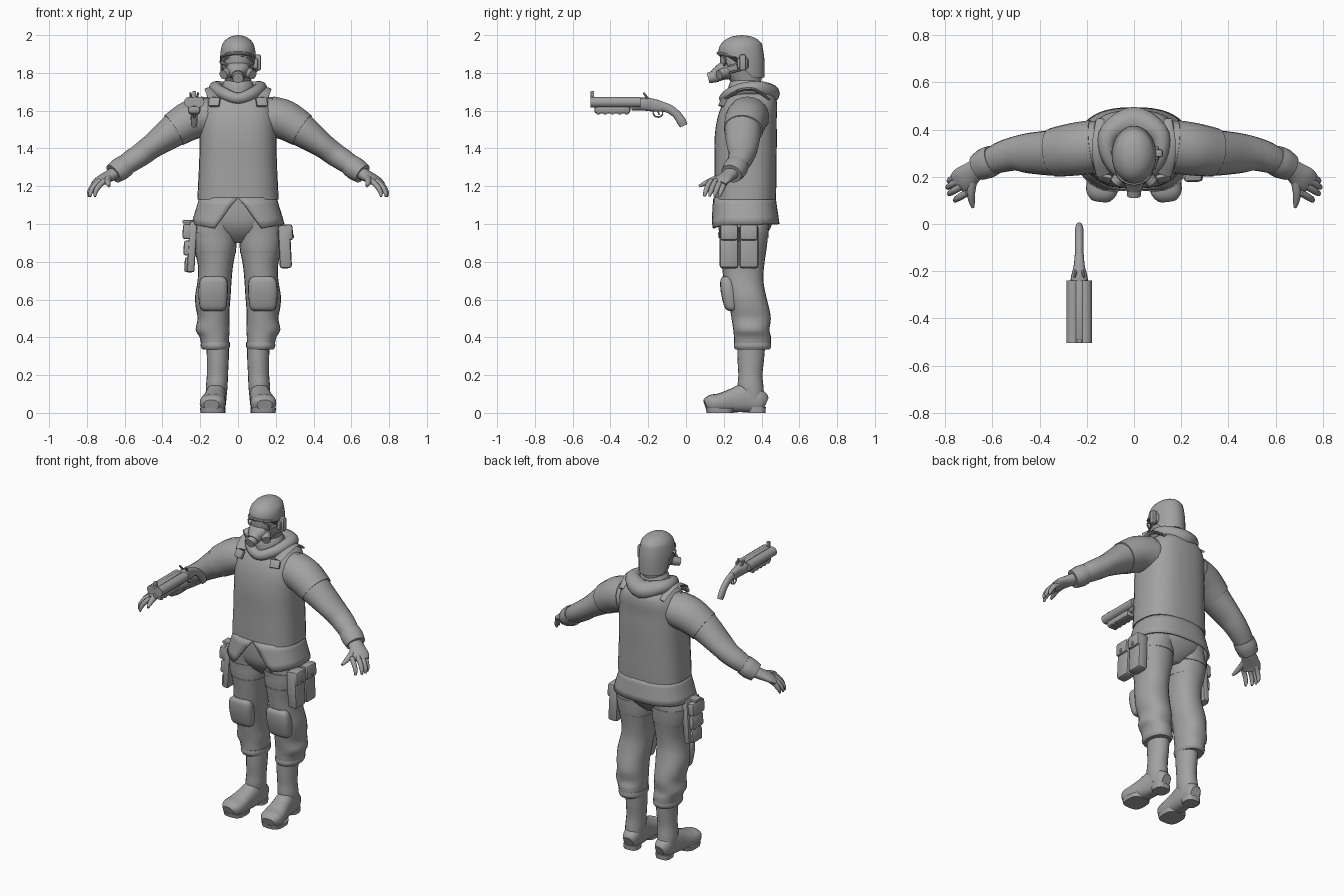
import bpy, bmesh, math
from mathutils import Vector, Matrix

grey = bpy.data.materials.new("grey")
grey.diffuse_color = (0.36, 0.36, 0.36, 1)


def finish(bm, name):
    bmesh.ops.recalc_face_normals(bm, faces=bm.faces[:])
    me = bpy.data.meshes.new(name)
    bm.to_mesh(me)
    bm.free()
    ob = bpy.data.objects.new(name, me)
    bpy.context.collection.objects.link(ob)
    me.materials.append(grey)
    bpy.ops.object.select_all(action='DESELECT')
    ob.select_set(True)
    bpy.context.view_layer.objects.active = ob
    bpy.ops.object.shade_smooth_by_angle(angle=math.radians(40))
    return ob


def spline(pts, steps, closed=False):
    """Catmull-Rom through tuples of any length."""
    n, out = len(pts), []
    get = (lambda i: pts[i % n]) if closed else (lambda i: pts[max(0, min(n - 1, i))])
    for i in range(n if closed else n - 1):
        for k in range(steps):
            t = k / steps
            out.append(tuple(0.5 * (2 * b + (c - a) * t + (2 * a - 5 * b + 4 * c - d) * t * t
                                    + (3 * b - a - 3 * c + d) * t ** 3)
                             for a, b, c, d in zip(get(i - 1), get(i), get(i + 1), get(i + 2))))
    return out if closed else out + [pts[-1]]


def sweep(name, pts, n=20, power=2.0, flat=False, closed=False, steps=4, side=1, warp=None):
    """Skin sections (x, y, z, half width, half height); flat keeps them level."""
    P = spline([(side * p[0],) + tuple(p[1:]) for p in pts], steps, closed)
    bm, rings = bmesh.new(), []
    for i, p in enumerate(P):
        c = Vector(p[:3])
        if flat:
            a, b = Vector((1, 0, 0)), Vector((0, 1, 0))
        else:
            lo, hi = (i - 1, (i + 1) % len(P)) if closed else (max(i - 1, 0), min(i + 1, len(P) - 1))
            t = (Vector(P[hi][:3]) - Vector(P[lo][:3])).normalized()
            a = t.cross(Vector((0, 0, 1))).normalized()
            b = a.cross(t)
        ring = []
        for k in range(n):
            th = 2 * math.pi * k / n
            ca, sa = math.cos(th), math.sin(th)
            u = math.copysign(abs(ca) ** (2 / power), ca) * max(p[3], 0.002)
            v = math.copysign(abs(sa) ** (2 / power), sa) * max(p[4], 0.002)
            co = c + a * u + b * v
            ring.append(bm.verts.new(warp(co) if warp else co))
        rings.append(ring)
    m = len(rings)
    for i in range(m if closed else m - 1):
        r, q = rings[i], rings[(i + 1) % m]
        for k in range(n):
            bm.faces.new((r[k], r[(k + 1) % n], q[(k + 1) % n], q[k]))
    if not closed:
        bm.faces.new(rings[0])
        bm.faces.new(rings[-1])
    return finish(bm, name)


def loft(name, rows, cx=0, **kw):
    """Level sections from rows (z, x, y, half width, half depth)."""
    return sweep(name, [(r[1], r[2], r[0], r[3], r[4]) for r in rows], flat=True, **kw)


def box(name, c, size, bevel=0.01, rot=(0, 0, 0)):
    bm = bmesh.new()
    bmesh.ops.create_cube(bm, size=1, matrix=Matrix.Diagonal((*size, 1)))
    bmesh.ops.bevel(bm, geom=bm.edges[:], offset=bevel, segments=2, affect='EDGES', profile=0.5)
    ob = finish(bm, name)
    ob.location, ob.rotation_euler = c, rot
    return ob


def rod(name, p, q, r, r2=None, n=16):
    p, q = Vector(p), Vector(q)
    bm = bmesh.new()
    bmesh.ops.create_cone(bm, cap_ends=True, segments=n, radius1=r, radius2=r if r2 is None else r2,
                          depth=(q - p).length)
    M = Matrix.Translation((p + q) / 2) @ (q - p).to_track_quat('Z', 'Y').to_matrix().to_4x4()
    bm.transform(M)
    return finish(bm, name)


# Torso, neck and pelvis
loft("vest", [(1.13, 0, .313, .215, .163), (1.2, 0, .314, .212, .164), (1.32, 0, .315, .206, .164),
              (1.45, 0, .316, .203, .165), (1.55, 0, .322, .200, .158), (1.62, 0, .335, .188, .148),
              (1.67, 0, .345, .160, .128), (1.71, 0, .345, .11, .09), (1.74, 0, .335, .07, .07)],
     n=32, power=2.6)
loft("pelvis", [(.90, 0, .31, .05, .07), (.95, 0, .31, .13, .12), (1.02, 0, .31, .2, .15),
                (1.15, 0, .313, .205, .155)], n=28, power=2.4)

# Shirt tail flaring below the vest, with a slit at the front
bm = bmesh.new()
cols = []
for k in range(41):
    f = k / 40
    col = []
    for j in range(5):
        h = j / 4
        gap = 0.45 * h
        th = -math.pi / 2 + gap + f * (2 * math.pi - 2 * gap)
        c, s = math.cos(th), math.sin(th)
        x = math.copysign(abs(c) ** .8, c) * (.205 + .042 * h)
        y = .31 + math.copysign(abs(s) ** .8, s) * (.165 + .02 * h)
        z = 1.14 - h * (.14 + .03 * max(0, -s) ** 3)
        col.append(bm.verts.new((x, y, z)))
    cols.append(col)
for a, b in zip(cols, cols[1:]):
    for j in range(4):
        bm.faces.new((a[j], b[j], b[j + 1], a[j + 1]))
tail = finish(bm, "shirt_tail")
tail.modifiers.new("thickness", 'SOLIDIFY').thickness = 0.012

# Hood rolled around the neck, lower and fuller at the back
sweep("hood", [(0, .205, 1.665, .03, .03), (.075, .235, 1.69, .03, .032), (.115, .31, 1.715, .034, .035),
               (.10, .39, 1.715, .045, .042), (0, .435, 1.69, .062, .055), (-.10, .39, 1.715, .045, .042),
               (-.115, .31, 1.715, .034, .035), (-.075, .235, 1.69, .03, .032)], n=14, closed=True)
loft("collar", [(1.68, 0, .315, .085, .095), (1.73, 0, .315, .085, .09), (1.76, 0, .315, .07, .075)])

# Head and helmet with a neck guard
loft("head", [(1.70, 0, .325, .06, .06), (1.75, 0, .318, .066, .078), (1.79, 0, .305, .074, .1),
              (1.83, 0, .295, .082, .112), (1.9, 0, .294, .086, .114), (1.95, 0, .295, .07, .095)], n=28)


def guard(co):
    t = min(1, max(0, (co.y - .25) / .11))
    co.z -= .115 * t * t * (3 - 2 * t) * max(0, 1.955 - co.z) / .065
    return co


loft("helmet", [(1.89, 0, .294, .094, .122), (1.925, 0, .294, .093, .121), (1.955, 0, .294, .082, .107),
                (1.98, 0, .295, .06, .08), (1.994, 0, .295, .034, .045), (2.0, 0, .295, .004, .004)],
     n=32, warp=guard)
sweep("helmet_brim", [(-.085, .27, 1.885, .008, .008), (-.06, .2, 1.898, .01, .009), (0, .172, 1.905, .01, .009),
                      (.06, .2, 1.898, .01, .009), (.085, .27, 1.885, .008, .008)], n=8)

# Gas mask
sweep("mask", [(0, .25, 1.825, .07, .055), (0, .2, 1.81, .06, .048), (0, .172, 1.795, .042, .04),
               (0, .15, 1.783, .034, .034)], power=2.3)
rod("mask_outlet", (0, .165, 1.785), (0, .117, 1.772), .034, .028)
for s, w in ((1, "left"), (-1, "right")):
    sweep(w + "_goggle_rim", [(s * (.042 + .032 * math.cos(t)), .186 + .022 * abs(.042 + .032 * math.cos(t)) / .07,
                               1.862 + .022 * math.sin(t), .006, .006)
                              for t in [i * math.pi / 5 + .1 for i in range(10)]], n=8, closed=True, steps=2)
    rod(w + "_filter", (s * .045, .215, 1.805), (s * .078, .175, 1.79), .028, .025)
    rod(w + "_mask_strap", (s * .06, .22, 1.84), (s * .09, .31, 1.86), .01, n=8)
box("ear_radio", (.105, .3, 1.855), (.035, .035, .085), .01)
box("ear_pad", (.092, .30, 1.85), (.03, .06, .06), .012)
rod("radio_arm", (.108, .3, 1.82), (.085, .23, 1.8), .006, n=8)

for s, w in ((1, "left"), (-1, "right")):
    # Arm, short sleeve, cuff and gloved hand
    sweep(w + "_arm", [(.10, .335, 1.575, .10, .095), (.2, .325, 1.565, .11, .105), (.27, .31, 1.54, .105, .098),
                       (.34, .302, 1.495, .098, .088), (.45, .3, 1.415, .085, .066), (.51, .297, 1.37, .072, .062),
                       (.57, .28, 1.33, .064, .058), (.645, .247, 1.277, .048, .047)], side=s)
    sweep(w + "_short_sleeve", [(.17, .328, 1.57, .113, .107), (.25, .317, 1.55, .112, .105),
                                (.34, .303, 1.497, .104, .093)], side=s)
    sweep(w + "_cuff", [(.595, .272, 1.312, .063, .058), (.625, .258, 1.29, .066, .061),
                        (.66, .24, 1.266, .058, .054)], side=s)
    sweep(w + "_palm", [(.64, .247, 1.277, .042, .036), (.68, .222, 1.255, .046, .03),
                        (.72, .19, 1.232, .056, .024), (.745, .17, 1.212, .05, .018)], side=s)
    for i in range(4):
        y = .125 + .027 * i
        x = (.755, .78, .787, .782)[i]
        sweep(f"{w}_finger_{i + 1}", [(x - .05, y + .008, 1.23, .015, .015), (x - .018, y - .01, 1.2, .0145, .0145),
                                      (x, y - .022, 1.168, .012, .012), (x + .002, y - .028, 1.145, .006, .006)],
              n=10, side=s)
    sweep(w + "_thumb", [(.68, .2, 1.25, .02, .02), (.69, .14, 1.232, .018, .017), (.688, .1, 1.215, .014, .013),
                         (.682, .07, 1.2, .007, .007)], n=10, side=s)
    # Vest strap plates
    box(w + "_strap_plate", (s * .125, .195, 1.645), (.06, .02, .05), .006, (-.5, 0, s * .25))
    sweep(w + "_shoulder_strap", [(.13, .21, 1.665, .03, .008), (.145, .28, 1.706, .03, .008),
                                  (.145, .36, 1.712, .03, .008), (.13, .44, 1.66, .03, .008)], n=10, side=s)

    # Trousers, bloused above the boot
    loft(w + "_trouser_leg",
         [(1.04, .105, .305, .10, .14), (.95, .122, .305, .115, .13), (.88, .121, .303, .113, .125),
          (.78, .119, .302, .093, .112), (.70, .124, .305, .09, .105), (.62, .133, .322, .094, .102),
          (.56, .134, .335, .09, .104), (.5, .13, .345, .084, .104), (.44, .134, .346, .09, .096),
          (.4, .125, .352, .078, .098), (.345, .12, .352, .072, .096)], n=24, power=2.2, side=s)
    loft(w + "_trouser_hem", [(.335, .12, .352, .068, .09), (.352, .12, .352, .077, .099),
                              (.375, .12, .352, .076, .097)], n=24, power=2.2, side=s)
    loft(w + "_thigh_strap", [(.925, .122, .304, .118, .132), (.955, .122, .304, .119, .134)], n=24, power=2.2, side=s)
    loft(w + "_thigh_seam", [(.845, .12, .302, .108, .12), (.857, .12, .302, .111, .123)], n=24, power=2.2, side=s)
    # Knee pad
    loft(w + "_knee_pad", [(.54, .132, .245, .05, .02), (.56, .132, .238, .07, .034), (.64, .132, .226, .078, .042),
                           (.70, .13, .216, .072, .034), (.722, .13, .215, .05, .02)], n=20, power=3, side=s)
    # Boot shaft, foot and sole
    loft(w + "_boot_shaft", [(.05, .115, .36, .05, .055), (.13, .113, .343, .057, .068), (.2, .109, .341, .056, .064),
                             (.28, .107, .343, .058, .07), (.37, .107, .346, .06, .074)], side=s)
    sweep(w + "_boot_foot", [(.11, .422, .05, .03, .036), (.112, .395, .06, .048, .058), (.116, .32, .078, .054, .076),
                             (.124, .25, .066, .058, .064), (.132, .18, .054, .067, .05),
                             (.138, .13, .05, .064, .045), (.141, .102, .042, .04, .028)], power=2.5, side=s)
    loft(w + "_boot_heel", [(0, .113, .375, .046, .045), (.03, .113, .375, .048, .048)], power=3, side=s)
    loft(w + "_boot_sole", [(0, .134, .18, .064, .07), (.025, .134, .18, .068, .076)], power=3, side=s)

# Twin flap pouch on the left thigh
for i, y in enumerate((.228, .333)):
    box(f"left_pouch_{i + 1}", (.248, y, .88), (.065, .1, .23), .016, (0, -.05, 0))
    box(f"left_pouch_flap_{i + 1}", (.258, y, .955), (.065, .096, .085), .014, (0, -.05, 0))
    rod(f"left_pouch_button_{i + 1}", (.28, y, .935), (.296, y, .935), .01, n=10)
box("left_pouch_hanger", (.222, .3, .99), (.03, .09, .06), .008)

# Stacked cartridge pouch on the right thigh
box("right_pouch_back", (-.243, .29, .88), (.04, .13, .27), .01, (0, .06, 0))
for i in range(3):
    box(f"right_pouch_cell_{i + 1}", (-.268 + .005 * i, .285, .96 - .088 * i), (.05, .12 - .01 * i, .08), .012, (0, .06, 0))
box("right_pouch_hanger", (-.265, .29, 1.012), (.06, .06, .018), .006)

# Double-barrelled short gun
X = -.232
for s in (-1, 1):
    rod(f"barrel_{(s + 3) // 2}", (X + s * .026, -.505, 1.645), (X + s * .026, -.24, 1.645), .028)
    rod(f"gun_hammer_{(s + 3) // 2}", (X + s * .015, -.2, 1.66), (X + s * .02, -.225, 1.695), .008, .005, n=8)
box("barrel_rib", (X, -.372, 1.648), (.03, .262, .05), .004)
box("gun_forend", (X, -.39, 1.607), (.066, .19, .045), .014)
for i in range(5):
    box(f"forend_rib_{i + 1}", (X, -.465 + .038 * i, 1.596), (.056, .02, .032), .006)
box("front_sight", (X, -.496, 1.685), (.02, .018, .036), .004)
sweep("gun_receiver", [(X, -.29, 1.63, .035, .03), (X, -.23, 1.635, .036, .034), (X, -.18, 1.63, .024, .034),
                       (X, -.13, 1.622, .019, .028)], n=16, power=2.8)
sweep("gun_grip", [(X, -.14, 1.625, .019, .028), (X, -.09, 1.61, .018, .024), (X, -.05, 1.58, .018, .023),
                   (X, -.025, 1.545, .018, .025), (X, -.012, 1.52, .014, .022)], n=14)
sweep("trigger_guard", [(X, -.148 + .026 * math.cos(t), 1.59 + .024 * math.sin(t), .006, .004)
                        for t in [.1 + i * math.pi / 4 for i in range(8)]], n=8, closed=True, steps=2)
rod("trigger", (X, -.15, 1.605), (X, -.142, 1.577), .004, n=8)
